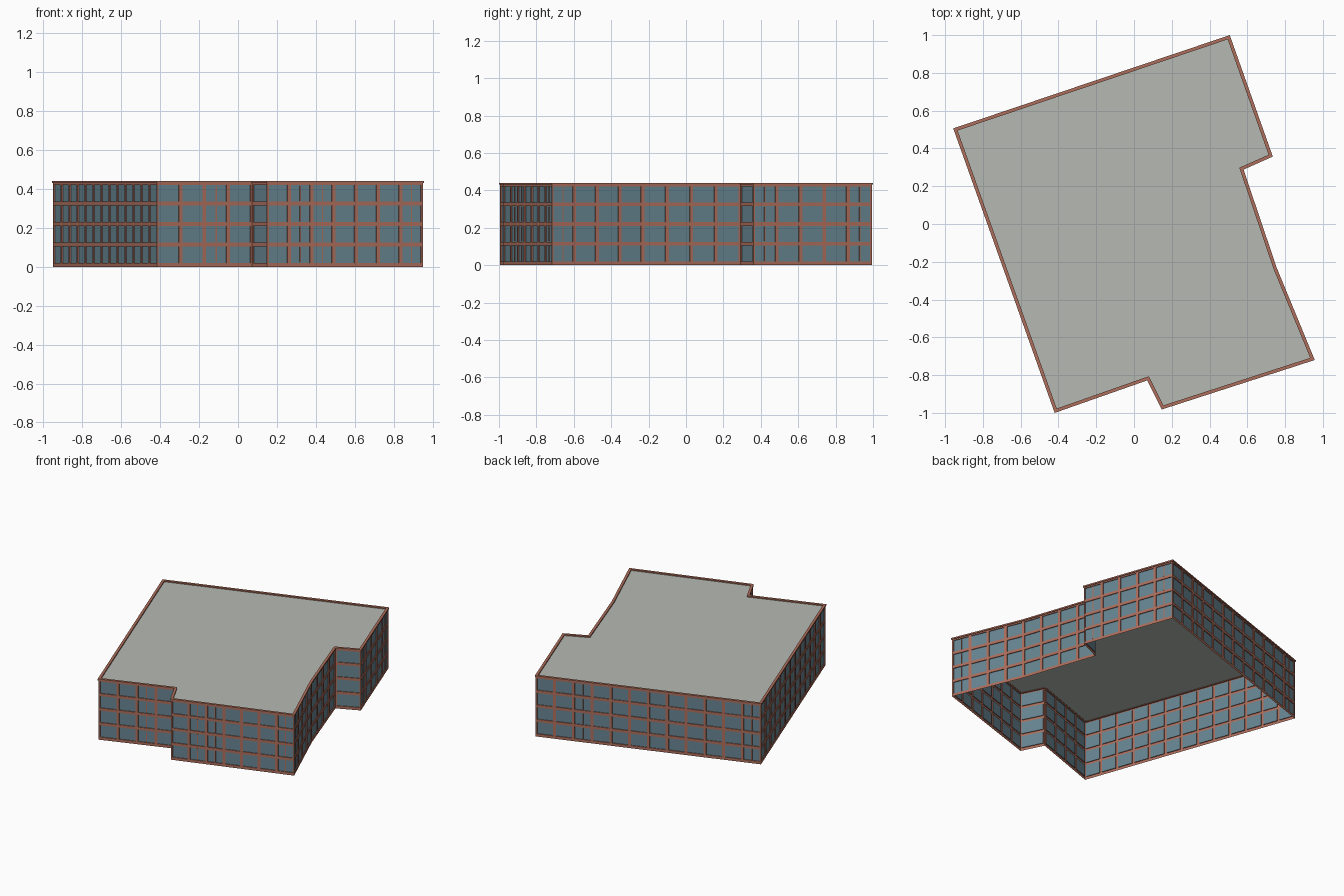
import bpy, bmesh
from mathutils import Vector

if "Cube" in bpy.data.objects:
    bpy.data.objects.remove(bpy.data.objects["Cube"])

HEIGHT, BASE, EAVE, FLOORS = 0.44, 0.01, 0.43, 4
RECESS, MARGIN = 0.006, 0.0135

# Footprint, counter-clockwise from the front left corner
FOOTPRINT = [Vector(p) for p in (
    (-0.42, -1.0), (0.07, -0.828), (0.147, -0.982), (0.957, -0.72), (0.755, -0.23),
    (0.58, 0.288), (0.735, 0.357), (0.507, 1.0), (-0.957, 0.506))]
# Window bays per wall, and the bays whose windows are split by a mullion
BAYS = [4, 1, 7, 4, 4, 1, 5, 12, 13]
SPLIT = {0: (2,), 2: (1, 2, 6), 3: (0,), 6: (0, 4), 7: (2, 11)}


def material(name, rgb):
    m = bpy.data.materials.new(name)
    m.diffuse_color = (*rgb, 1)
    m.use_nodes = True
    m.node_tree.nodes["Principled BSDF"].inputs["Base Color"].default_value = m.diffuse_color
    return m


brick = material("brick", (0.42, 0.155, 0.105))
glass = material("window glass", (0.135, 0.235, 0.285))
roof_grey = material("roof grey", (0.47, 0.49, 0.45))


def make_object(name, bm, *mats):
    mesh = bpy.data.meshes.new(name)
    bm.to_mesh(mesh)
    bm.free()
    for m in mats:
        mesh.materials.append(m)
    ob = bpy.data.objects.new(name, mesh)
    bpy.context.collection.objects.link(ob)
    return ob


def inset_outline(points, d):
    """Move every edge of the outline inwards by d, with mitred corners."""
    out = []
    for i, p in enumerate(points):
        a = (p - points[i - 1]).normalized()
        b = (points[(i + 1) % len(points)] - p).normalized()
        na, nb = Vector((-a.y, a.x)), Vector((-b.y, b.x))
        out.append(p + (na + nb) * d / (1 + na.dot(nb)))
    return out


def quad(bm, p, q, z0, z1):
    return bm.faces.new([bm.verts.new((*v, z)) for v, z in
                         ((p, z0), (q, z0), (q, z1), (p, z1))])


outline = inset_outline(FOOTPRINT, 0.005)
pitch = (EAVE - BASE) / FLOORS

# Walls: a sheet of bays, each with a recessed window
bm = bmesh.new()
cells = []
for i, a in enumerate(outline):
    b = outline[(i + 1) % len(outline)]
    n = BAYS[i]
    for k in range(n):
        p, q = a.lerp(b, k / n), a.lerp(b, (k + 1) / n)
        quad(bm, p, q, 0, BASE)
        for f in range(FLOORS):
            cells.append(quad(bm, p, q, BASE + f * pitch, BASE + (f + 1) * pitch))
bm.normal_update()
bmesh.ops.inset_individual(bm, faces=cells, thickness=MARGIN, depth=0)
bmesh.ops.inset_individual(bm, faces=cells, thickness=0, depth=-RECESS)
for f in cells:
    f.material_index = 1
bmesh.ops.remove_doubles(bm, verts=bm.verts, dist=1e-5)
make_object("walls", bm, brick, glass)

# Mullions: thin uprights in the split windows
bm = bmesh.new()
for i, bays in SPLIT.items():
    a, b = outline[i], outline[(i + 1) % len(outline)]
    d = (b - a).normalized()
    inward = Vector((-d.y, d.x))
    for k in bays:
        c = a.lerp(b, (k + 0.5) / BAYS[i]) + inward * RECESS * 0.3
        for f in range(FLOORS):
            z0 = BASE + f * pitch + MARGIN
            z1 = z0 + pitch - 2 * MARGIN
            l, r, back = c - d * 0.003, c + d * 0.003, inward * RECESS * 0.7
            for p, q in ((l, r), (r, r + back), (l + back, l)):
                quad(bm, p, q, z0, z1)
make_object("window_mullions", bm, brick)

# Roof deck
bm = bmesh.new()
bm.faces.new([bm.verts.new((*p, EAVE + 0.002)) for p in outline])
make_object("roof", bm, roof_grey)

# Coping: a mitred rim round the roof, slightly proud of the walls
bm = bmesh.new()
inner = inset_outline(FOOTPRINT, 0.018)
rings = [[bm.verts.new((*p, z)) for p in pts] for pts, z in (
    (FOOTPRINT, EAVE), (FOOTPRINT, HEIGHT), (inner, HEIGHT), (inner, EAVE))]
for r, ring in enumerate(rings):
    up = rings[(r + 1) % 4]
    for i in range(len(ring)):
        j = (i + 1) % len(ring)
        bm.faces.new((ring[i], ring[j], up[j], up[i]))
make_object("roof_coping", bm, brick)
